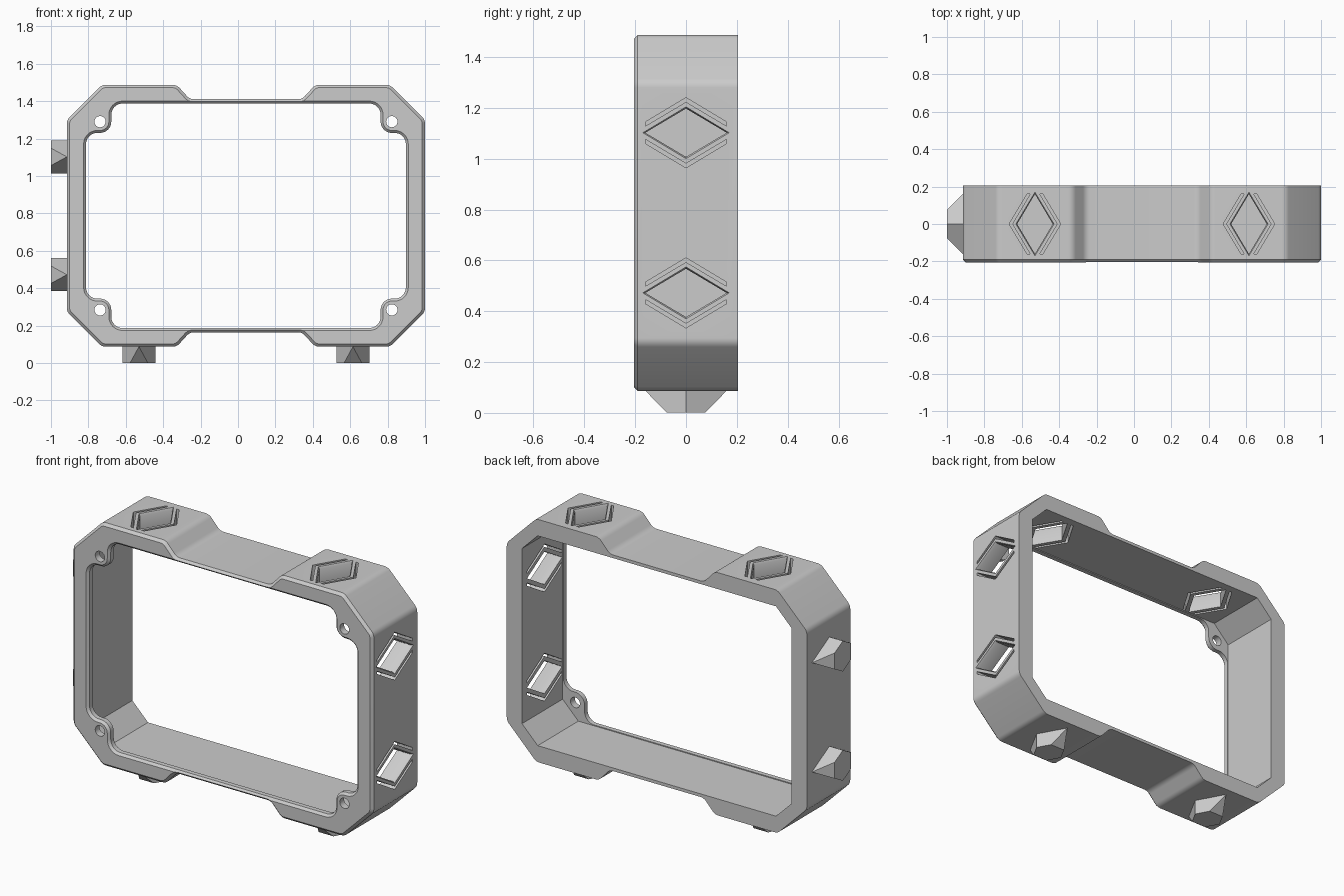
import bpy, bmesh, math
from mathutils import Vector

if "Cube" in bpy.data.objects:
    bpy.data.objects.remove(bpy.data.objects["Cube"])

CX, CZ, D = 0.0425, 0.787, 0.205       # frame centre and half depth
HW, HH = 0.9575, 0.70                  # outer half width and half height

grey = bpy.data.materials.new("plain_grey")
grey.diffuse_color = (0.6, 0.6, 0.6, 1)
grey.use_nodes = True
grey.node_tree.nodes["Principled BSDF"].inputs["Base Color"].default_value = grey.diffuse_color


def arc(cx, cy, r, a0, a1, n=8):
    return [(cx + r * math.cos(math.radians(a0 + (a1 - a0) * i / n)),
             cy + r * math.sin(math.radians(a0 + (a1 - a0) * i / n))) for i in range(n + 1)]


def four_way(q):
    """Mirror a first-quadrant run of points into a closed loop."""
    return (q + [(-x, z) for x, z in reversed(q)] + [(-x, -z) for x, z in q]
            + [(x, -z) for x, z in reversed(q)])


def fillet(pts, r, n=5):
    """Round each corner of a closed loop."""
    out = []
    for i, p in enumerate(pts):
        p = Vector(p)
        a = (Vector(pts[i - 1]) - p).normalized()
        b = (Vector(pts[(i + 1) % len(pts)]) - p).normalized()
        half = a.angle(b) / 2
        t = r / math.tan(half)
        c = p + (a + b).normalized() * (r / math.sin(half))
        s, e = p + a * t - c, p + b * t - c
        for k in range(n + 1):
            out.append(tuple(c + (s.lerp(e, k / n)).normalized() * r))
    return out


def inset(pts, d):
    """Move a counter-clockwise loop inward by d."""
    out = []
    for i, p in enumerate(pts):
        p = Vector(p)
        a = (p - Vector(pts[i - 1])).normalized()
        b = (Vector(pts[(i + 1) % len(pts)]) - p).normalized()
        na, nb = Vector((-a.y, a.x)), Vector((-b.y, b.x))
        out.append(tuple(p + (na + nb) * d / (1 + na.dot(nb))))
    return out


def finish(name, bm):
    bmesh.ops.recalc_face_normals(bm, faces=bm.faces[:])
    me = bpy.data.meshes.new(name)
    bm.to_mesh(me)
    bm.free()
    me.materials.append(grey)
    ob = bpy.data.objects.new(name, me)
    bpy.context.collection.objects.link(ob)
    return ob


def loft(name, rings):
    """Solid through rings of 3D points that share one point count."""
    bm = bmesh.new()
    vs = [[bm.verts.new(p) for p in ring] for ring in rings]
    n = len(vs[0])
    bm.faces.new(vs[0])
    bm.faces.new(vs[-1])
    for r0, r1 in zip(vs, vs[1:]):
        for i in range(n):
            bm.faces.new((r0[i], r0[(i + 1) % n], r1[(i + 1) % n], r1[i]))
    return finish(name, bm)


def at_y(pts, y):
    return [(CX + x, y, CZ + z) for x, z in pts]


def on_wall(side, pos, u, v, h):
    """u runs along depth, v along the wall, h outward from its surface."""
    if side in ("right", "left"):
        s = 1 if side == "right" else -1
        return (CX + s * (HW + h), u, CZ + pos + v)
    s = 1 if side == "top" else -1
    return (CX + pos + v, u, CZ + s * (HH + h))


def activate(ob):
    bpy.ops.object.select_all(action='DESELECT')
    ob.select_set(True)
    bpy.context.view_layer.objects.active = ob


def cut(ob, cutter):
    m = ob.modifiers.new("cut", 'BOOLEAN')
    m.operation, m.solver, m.object = 'DIFFERENCE', 'EXACT', cutter
    activate(ob)
    bpy.ops.object.modifier_apply(modifier=m.name)
    bpy.data.objects.remove(cutter, do_unlink=True)


# Frame body with clipped corners, recessed middles and a chamfered front rim
outer = fillet(four_way([(HW, 0.513), (0.77, HH), (0.37, HH), (0.30, 0.623)]), 0.05)
frame = loft("frame", [at_y(inset(outer, 0.015), -D), at_y(outer, -D + 0.015), at_y(outer, D)])

# Rear cavity, leaving a thin lip at the front
cavity = four_way([(0.86, 0.505), (0.76, 0.605)])
cut(frame, loft("cavity_cutter", [at_y(cavity, -D + 0.04), at_y(cavity, D + 0.1)]))

# Front opening with a rounded screw ear in each corner
lip = four_way(arc(0.795, 0.383, 0.06, 0, 90) + arc(0.78, 0.503, 0.06, 270, 180)
               + arc(0.66, 0.54, 0.06, 0, 90))
wide = inset(lip, -0.013)
cut(frame, loft("opening_cutter", [at_y(wide, -D - 0.05), at_y(wide, -D),
                                   at_y(lip, -D + 0.013), at_y(lip, 0)]))

# Screw holes
for sx in (1, -1):
    for sz in (1, -1):
        ring = arc(sx * 0.78, sz * 0.503, 0.03, 0, 345, 23)
        cut(frame, loft("screw_cutter", [at_y(ring, -D - 0.05), at_y(ring, 0)]))

# Diamond sockets and paired chevron slots on the right and top walls
for side, offset in (("right", 0.315), ("top", 0.572)):
    for pos in (offset, -offset):
        def diamond(a, b, h):
            return [on_wall(side, pos, u, v, h) for u, v in ((a, 0), (0, b), (-a, 0), (0, -b))]
        cut(frame, loft("socket_cutter", [diamond(0.17, 0.102, 0.05), diamond(0.17, 0.102, 0),
                                          diamond(0.16, 0.095, -0.012), diamond(0.16, 0.095, -0.2)]))
        for s in (1, -1):
            chev = [(0.16, 0.042), (0, 0.138), (-0.16, 0.042), (-0.16, 0.026), (0, 0.121), (0.16, 0.026)]
            cut(frame, loft("slot_cutter", [[on_wall(side, pos, u, s * v, h) for u, v in chev]
                                            for h in (0.05, -0.2)]))

activate(frame)
bpy.ops.object.shade_smooth_by_angle(angle=math.radians(25))

# Diamond pegs with sloped ends on the left and bottom walls
for side, offset in (("left", 0.315), ("bottom", 0.572)):
    for i, pos in enumerate((offset, -offset)):
        bm = bmesh.new()
        base = [(0.16, 0), (0, 0.088), (-0.16, 0), (0, -0.088)]
        tip = [(su * 0.075, sv * 0.047) for su in (1, -1) for sv in (1, -1)] + [(0, 0.088), (0, -0.088)]
        for pts, h in ((base, 0), (tip, 0.086)):
            for u, v in pts:
                bm.verts.new(on_wall(side, pos, u, v, h))
        bmesh.ops.convex_hull(bm, input=bm.verts[:])
        bmesh.ops.dissolve_limit(bm, angle_limit=0.02, verts=bm.verts[:], edges=bm.edges[:])
        finish(f"{side}_peg_{i + 1}", bm)
